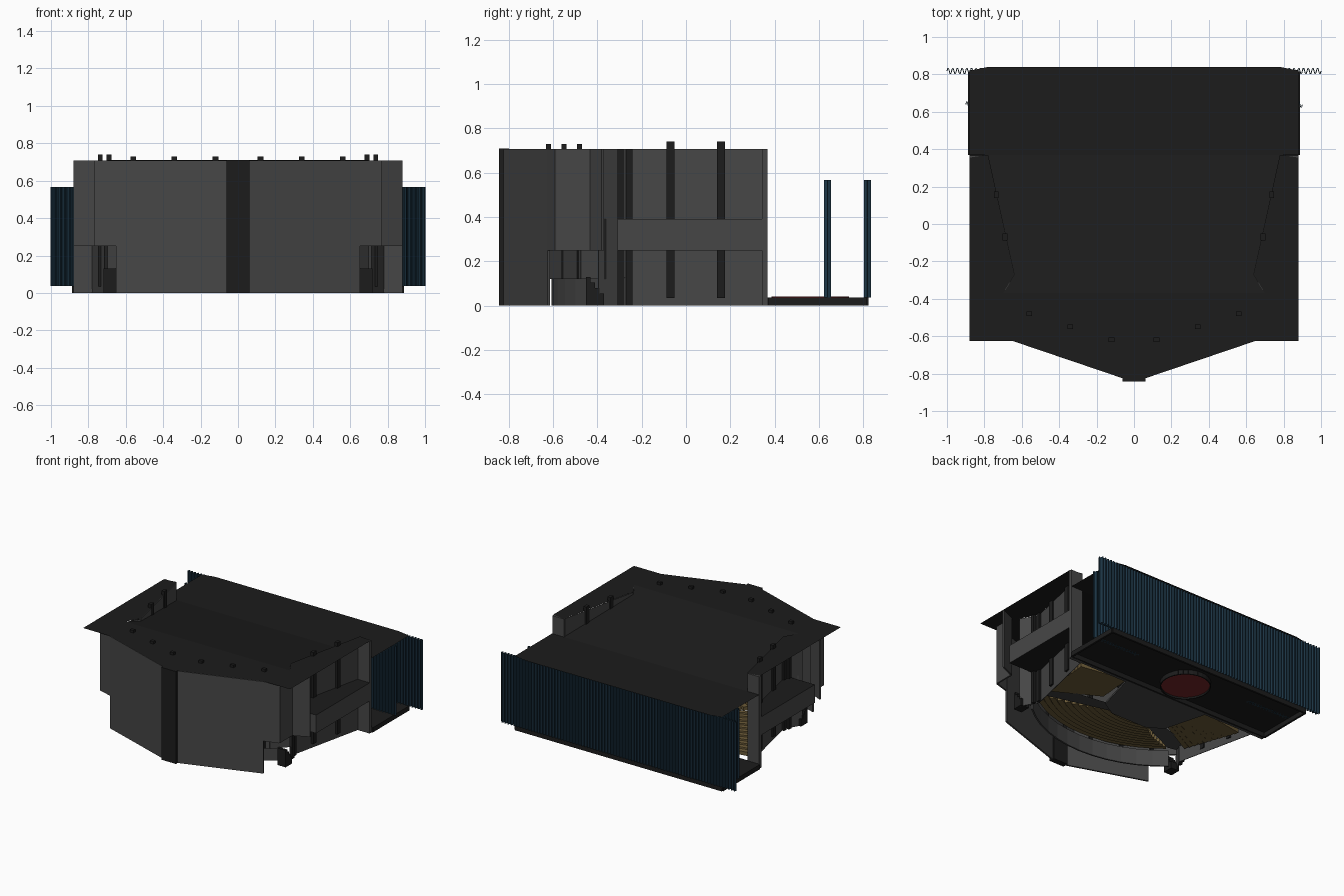
import bpy, math
from mathutils import Vector

cube = bpy.data.objects.get("Cube")
if cube:
    bpy.data.objects.remove(cube)


def material(name, rgb):
    m = bpy.data.materials.new(name)
    m.use_nodes = True
    m.diffuse_color = (*rgb, 1)
    m.node_tree.nodes["Principled BSDF"].inputs["Base Color"].default_value = (*rgb, 1)
    return m


black = material("matte black", (0.0115, 0.0115, 0.0115))
grey = material("wall grey", (0.062, 0.062, 0.062))
floor_grey = material("floor grey", (0.06, 0.06, 0.06))
blue = material("curtain blue", (0.012, 0.037, 0.062))
tan = material("seat tan", (0.15, 0.105, 0.04))
red = material("stage red", (0.17, 0.018, 0.02))

TOP, LOW, LEDGE = 0.71, 0.57, 0.25
WALL_TOP = TOP - 0.003


def mesh(name, verts, faces, mat):
    data = bpy.data.meshes.new(name)
    data.from_pydata(verts, [], faces)
    data.materials.append(mat)
    data.update()
    ob = bpy.data.objects.new(name, data)
    bpy.context.collection.objects.link(ob)
    return ob


def sheet(name, verts, mat):
    return mesh(name, verts, [list(range(len(verts)))], mat)


def prism(name, pts, z0, z1, mat):
    """Upright prism on a plan outline, wound counter-clockwise."""
    n = len(pts)
    area = sum(pts[i - 1][0] * pts[i][1] - pts[i][0] * pts[i - 1][1] for i in range(n))
    if area < 0:
        pts = pts[::-1]
    verts = [(x, y, z) for z in (z0, z1) for x, y in pts]
    faces = [list(range(n))[::-1], list(range(n, 2 * n))]
    faces += [[i, (i + 1) % n, n + (i + 1) % n, n + i] for i in range(n)]
    return mesh(name, verts, faces, mat)


def box(name, x, y, w, d, z0, z1, mat):
    pts = [(x - w / 2, y - d / 2), (x + w / 2, y - d / 2), (x + w / 2, y + d / 2), (x - w / 2, y + d / 2)]
    return prism(name, pts, z0, z1, mat)


def wall(name, path, z0, z1, mat, t=0.012):
    for a, b in zip(path, path[1:]):
        a, b = Vector(a), Vector(b)
        d = (b - a).normalized()
        o = Vector((-d.y, d.x)) * t / 2
        prism(name, [tuple(p) for p in (a - o, b - o, b + o, a + o)], z0, z1, mat)


def flip(pts, s):
    return [(x * s, *rest) for x, *rest in pts]


def both(half):
    """Close an outline given on the +x side by mirroring it."""
    return half + flip(half[::-1], -1)


def lerp(a, b, t):
    return a[0] + (b[0] - a[0]) * t, a[1] + (b[1] - a[1]) * t


def arc(r, half, segs=12):
    """Arc round the stage, on its front side."""
    angles = [half * (2 * k / segs - 1) for k in range(segs + 1)]
    return [(r * math.sin(t), 0.35 - r * math.cos(t)) for t in angles]


def curtain(name, x0, x1, y):
    n = round((x1 - x0) * 40) * 6
    pts = [(x0 + (x1 - x0) * i / n, y + 0.0165 * math.sin(i * math.pi / 3)) for i in range(n + 1)]
    verts = [(px, py, z) for z in (0.036, LOW - 0.003) for px, py in pts]
    ob = mesh(name, verts, [[i, i + 1, n + 2 + i, n + 1 + i] for i in range(n)], blue)
    solid = ob.modifiers.new("thickness", 'SOLIDIFY')
    solid.thickness = 0.005
    solid.offset = 0


# Roof: flat front, sloping middle, low flat part over the stage
def slope_z(y):
    return TOP - (TOP - LOW) * (y + 0.37) / 0.74


sheet("front_roof", [(x, y, TOP) for x, y in both(
    [(0.06, -0.825), (0.65, -0.625), (0.88, -0.625), (0.88, -0.37)])], black)
sheet("sloping_roof", [(x, y, slope_z(y)) for x, y in both(
    [(0.7, -0.37), (0.64, -0.27), (0.78, 0.37)])], black)
sheet("stage_roof", [(x, y, LOW) for x, y in both(
    [(0.88, 0.37), (0.88, 0.82), (0.78, 0.84)])], black)

# Front pier, rear parapet inside the hall, and wall behind the last seats
box("front_pier", 0, -0.82, 0.125, 0.045, 0, TOP, black)
wall("rear_parapet", [(-0.7, -0.36), (-0.6, -0.47), (0, -0.66), (0.6, -0.47), (0.7, -0.36)], 0.12, 0.39, grey)
wall("seat_back_wall", arc(0.95, math.radians(41)), 0, 0.125, grey)

inner_line = [(0.78, 0.36), (0.64, -0.27), (0.70, -0.37), (0.715, -0.395)]
for s, side in ((1, "left"), (-1, "right")):
    # Wing roof and walls
    sheet(side + "_wing_roof", flip([(x, y, TOP) for x, y in (
        (0.88, -0.37), (0.88, 0.355), (0.78, 0.37), (0.64, -0.27), (0.7, -0.37))], s), black)
    wall(side + "_front_wall", flip([(0.05, -0.82), (0.65, -0.618)], s), 0, WALL_TOP, grey)
    wall(side + "_overhang_wall", flip([(0.65, -0.618), (0.76, -0.585), (0.76, -0.43), (0.878, -0.375)], s),
         LEDGE, WALL_TOP, grey)
    wall(side + "_hall_wall", flip(inner_line, s), 0, WALL_TOP, grey, 0.004)
    box(side + "_stage_pier", s * 0.83, 0.355, 0.1, 0.025, 0, WALL_TOP, grey)

    # Side balcony with dark floor and underside
    plan = flip([(0.645, -0.27), (0.67, -0.308), (0.88, -0.308), (0.88, 0.343), (0.778, 0.343)], s)
    balcony = prism(side + "_balcony", plan, LEDGE, 0.39, grey)
    balcony.data.materials.append(black)
    for f in balcony.data.polygons:
        f.material_index = int(abs(f.normal.z) > 0.5)

    # Columns standing through the roof, and dark doorway jambs
    for x, y in ((0.69, -0.07), (0.737, 0.157)):
        box(side + "_side_column", s * x, y, 0.025, 0.036, 0.035, 0.74, black)
    for i in range(3):
        box(side + "_rear_column", s * (0.12 + 0.22 * i), -0.62 + 0.07 * i, 0.03, 0.024, 0.12, 0.73, black)
    for x, y in ((0.67, -0.295), (0.655, -0.255)):
        box(side + "_doorway_jamb", s * x, y, 0.02, 0.026, 0, WALL_TOP, black)

    # Entrance steps and sloping aisle
    for i in range(4):
        box(side + "_entrance_step", s * 0.685, -0.44 + 0.02 * i, 0.07, 0.02, 0, 0.13 - 0.025 * i, black)
    sheet(side + "_aisle", flip([(0.27, 0.01, 0.02), (0.63, -0.19, 0.12),
                                 (0.66, -0.33, 0.13), (0.58, -0.33, 0.12), (0.17, -0.06, 0.02)], s), floor_grey)

    # Side seating rows, facing the stage
    rows = 11
    front, back = ((0.355, 0.34), (0.72, 0.28)), ((0.27, -0.01), (0.63, -0.21))
    for i in range(rows):
        a, b = i / rows, (i + 0.88) / rows
        plan = [lerp(front[0], back[0], a), lerp(front[1], back[1], a),
                lerp(front[1], back[1], b), lerp(front[0], back[0], b)]
        prism(side + "_seat_row", flip(plan, s), 0.022 + 0.005 * i, 0.05 + 0.01 * i, tan)

    # Wing drape
    x0, x1 = sorted((s * 0.5, s * 0.9))
    curtain(side + "_wing_curtain", x0, x1, 0.638)

# Centre seating rows, curved round the stage
for i in range(11):
    r = 0.42 + 0.047 * i
    half = math.radians(23 + 1.7 * i)
    z = 0.03 + 0.01 * i
    prism("centre_seat_row", arc(r, half) + arc(r + 0.04, half)[::-1], z, z + 0.03, tan)

# Hall floor
prism("hall_floor", both([(0.15, -0.06), (0.27, 0.01), (0.36, 0.34), (0.78, 0.34), (0.78, 0.365)]),
      0.005, 0.02, floor_grey)

# Stage: open-bottomed platform with a round red turntable
stage = both([(0.88, 0.37), (0.88, 0.815)])
sheet("stage_top", [(x, y, 0.037) for x, y in stage], black)
wall("stage_skirt", stage + stage[:1], 0, 0.036, black, 0.015)
circle = [(0.175 * math.cos(k * math.tau / 32), 0.56 + 0.175 * math.sin(k * math.tau / 32)) for k in range(32)]
prism("turntable", circle, 0.015, 0.042, red)
wall("turntable_rim", circle + circle[:1], 0.002, 0.036, black, 0.008)

# Back curtain
curtain("back_curtain", -1, 1, 0.818)
